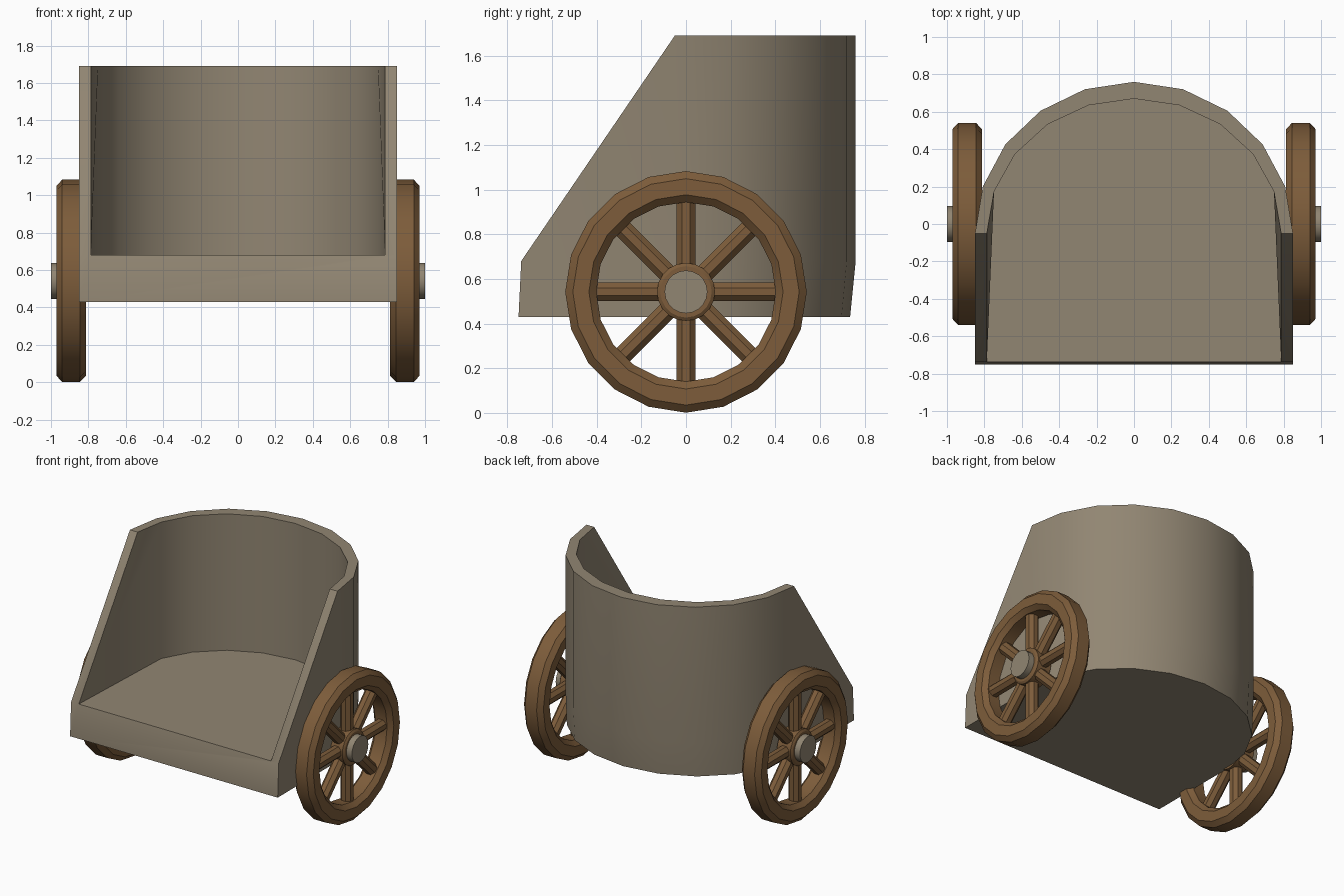
import bpy, bmesh, math
from mathutils import Vector, Matrix

if "Cube" in bpy.data.objects:
    bpy.data.objects.remove(bpy.data.objects["Cube"])


def material(name, rgb):
    m = bpy.data.materials.new(name)
    m.diffuse_color = (*rgb, 1)
    m.use_nodes = True
    m.node_tree.nodes["Principled BSDF"].inputs["Base Color"].default_value = m.diffuse_color
    return m


PALE = material("weathered wood", (0.285, 0.238, 0.170))
BROWN = material("brown wood", (0.205, 0.108, 0.043))


def finish(bm, name, mat, angle=32):
    """Turn a bmesh into an object, smooth but with sharp edges kept."""
    bmesh.ops.recalc_face_normals(bm, faces=bm.faces)
    for f in bm.faces:
        f.smooth = True
    for e in bm.edges:
        e.smooth = len(e.link_faces) == 2 and e.calc_face_angle(0) < math.radians(angle)
    me = bpy.data.meshes.new(name)
    bm.to_mesh(me)
    bm.free()
    me.materials.append(mat)
    ob = bpy.data.objects.new(name, me)
    bpy.context.collection.objects.link(ob)
    return ob


# Chariot body: thick floor slab and curved wall in one piece
FLOOR, TOP, BOTTOM = 0.68, 1.69, 0.43
N = 10
bm = bmesh.new()


def arc(rx, ry, z, cy=-0.05):
    return [bm.verts.new((rx * math.cos(math.pi * k / N), cy + ry * math.sin(math.pi * k / N), z))
            for k in range(N + 1)]


def front(x, y, z):
    return [bm.verts.new((s * x, y, z)) for s in (1, -1)]


low = arc(0.85, 0.785, BOTTOM)
mid = arc(0.85, 0.81, FLOOR)
top = arc(0.85, 0.81, TOP)
in_top = arc(0.787, 0.72, TOP)
in_low = arc(0.787, 0.72, FLOOR)
f_low = front(0.85, -0.75, BOTTOM)
f_out = front(0.85, -0.738, FLOOR)
f_in = front(0.787, -0.738, FLOOR)
for k in range(N):
    for a, b in ((low, mid), (mid, top), (top, in_top)):
        bm.faces.new((a[k], a[k + 1], b[k + 1], b[k]))
    if 0 < k < N - 1:
        bm.faces.new((in_top[k], in_top[k + 1], in_low[k + 1], in_low[k]))
for s, end, nxt in ((0, 0, 1), (1, N, N - 1)):
    bm.faces.new((f_low[s], low[end], mid[end], f_out[s]))
    bm.faces.new((f_out[s], mid[end], top[end]))
    bm.faces.new((f_out[s], top[end], in_top[end], f_in[s]))
    bm.faces.new((f_in[s], in_top[end], in_top[nxt], in_low[nxt]))
bm.faces.new([f_in[0]] + in_low[1:N] + [f_in[1]])
bm.faces.new([f_low[0]] + low + [f_low[1]])
bm.faces.new((f_low[0], f_out[0], f_in[0], f_in[1], f_out[1], f_low[1]))
for v in (in_low[0], in_low[N]):
    bm.verts.remove(v)
finish(bm, "chariot_body", PALE)

# Wheels
AXLE_Z, R = 0.542, 0.541


def lathe(name, profile, sides, mat):
    """Revolve a closed (radius, x) profile round the axle line."""
    bm = bmesh.new()
    rings = []
    for i in range(sides):
        a = 2 * math.pi * i / sides
        rings.append([bm.verts.new((x, r * math.sin(a), AXLE_Z + r * math.cos(a))) for r, x in profile])
    n = len(profile)
    for i in range(sides):
        p, q = rings[i], rings[(i + 1) % sides]
        for j in range(n):
            bm.faces.new((p[j], p[(j + 1) % n], q[(j + 1) % n], q[j]))
    return finish(bm, name, mat)


def spokes(name, cx):
    bm = bmesh.new()
    r0, r1, w = 0.10, 0.415, 0.045
    for i in range(8):
        m = (Matrix.Translation((cx, 0, AXLE_Z)) @ Matrix.Rotation(i * math.pi / 4, 4, 'X')
             @ Matrix.Translation((0, 0, (r0 + r1) / 2)) @ Matrix.Rotation(math.pi / 8, 4, 'Z'))
        bmesh.ops.create_cone(bm, cap_ends=True, segments=8, radius1=w, radius2=w,
                              depth=r1 - r0, matrix=m)
    return finish(bm, name, BROWN)


for side, s in (("right", 1), ("left", -1)):
    rim = [(R, 0.845), (R, 0.94), (0.507, 0.971), (0.435, 0.971),
           (0.402, 0.94), (0.402, 0.845), (0.435, 0.813), (0.507, 0.813)]
    hub = [(0.13, 0.835), (0.13, 0.945), (0.115, 0.955), (0.09, 0.955), (0.09, 0.835)]
    lathe(side + "_wheel_rim", [(r, s * x) for r, x in rim], 20, BROWN)
    lathe(side + "_wheel_hub", [(r, s * x) for r, x in hub], 20, BROWN)
    spokes(side + "_wheel_spokes", s * 0.892)

# Axle running through the floor slab
bm = bmesh.new()
bmesh.ops.create_cone(bm, cap_ends=True, segments=20, radius1=0.096, radius2=0.096, depth=2.0,
                      matrix=Matrix.Translation((0, 0, AXLE_Z)) @ Matrix.Rotation(math.pi / 2, 4, 'Y'))
finish(bm, "axle", PALE)
